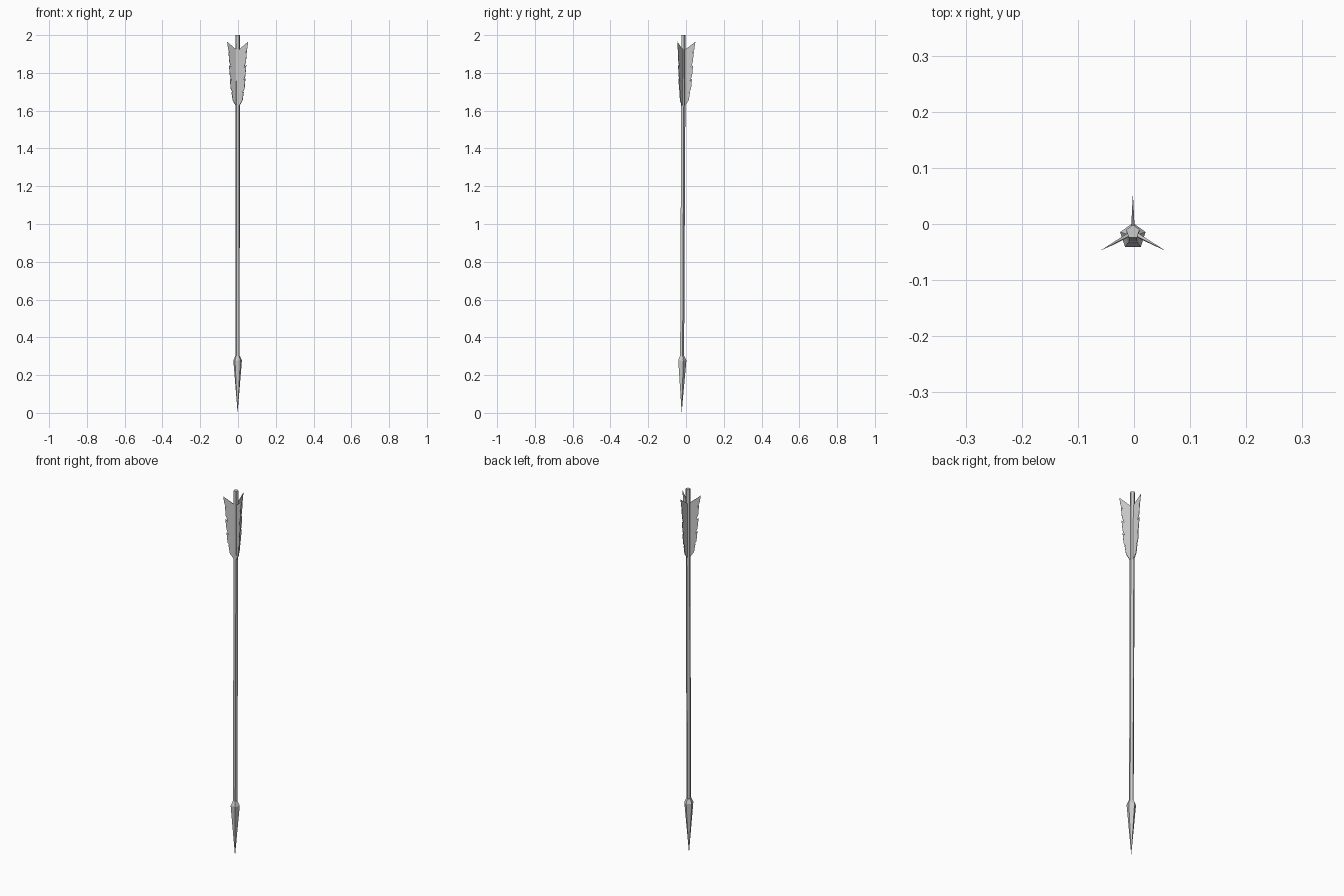
import bpy, bmesh, math

if "Cube" in bpy.data.objects:
    bpy.data.objects.remove(bpy.data.objects["Cube"])


def axis(z):
    # The arrow leans very slightly in y
    return -0.002, -0.023 + 0.0045 * z


def to_object(name, bm):
    bmesh.ops.recalc_face_normals(bm, faces=bm.faces)
    mesh = bpy.data.meshes.new(name)
    bm.to_mesh(mesh)
    bm.free()
    obj = bpy.data.objects.new(name, mesh)
    bpy.context.collection.objects.link(obj)
    return obj


def lathe(name, profile, sides=5):
    # Stack of pentagons with one corner facing +y; radius 0 makes a point
    bm = bmesh.new()
    rings = []
    for r, z in profile:
        cx, cy = axis(z)
        n = sides if r > 0 else 1
        angles = [math.pi / 2 + math.tau * i / sides for i in range(n)]
        rings.append([bm.verts.new((cx + r * math.cos(a), cy + r * math.sin(a), z)) for a in angles])
    for a, b in zip(rings, rings[1:]):
        for i in range(sides):
            j = (i + 1) % sides
            if len(a) == 1:
                bm.faces.new((a[0], b[j], b[i]))
            else:
                bm.faces.new((a[i], a[j], b[j], b[i]))
    for ring in (rings[0], rings[-1]):
        if len(ring) > 1:
            bm.faces.new(ring)
    return to_object(name, bm)


def vane(name, angle, outline):
    # Wedge-section feather, thick at the shaft and thin at the edge
    bm = bmesh.new()
    sides = []
    c, s = math.cos(angle), math.sin(angle)
    for sign in (-1, 1):
        ring = []
        for r, z in outline:
            cx, cy = axis(z)
            t = sign * 0.0035 * (1 - r / 0.07)
            ring.append(bm.verts.new((cx + r * c - t * s, cy + r * s + t * c, z)))
        sides.append(ring)
        bm.faces.new(ring)
    n = len(outline)
    for i in range(n):
        j = (i + 1) % n
        bm.faces.new((sides[0][i], sides[0][j], sides[1][j], sides[1][i]))
    return to_object(name, bm)


# Shaft and pointed head
lathe("shaft", [(0.0115, 0.28), (0.0125, 2.0)])
lathe("arrowhead", [(0, 0), (0.0238, 0.278), (0.0125, 0.302)])

# Three ragged feathers
feather = [(0.005, 1.625), (0.012, 1.628), (0.030, 1.655), (0.037, 1.70),
           (0.030, 1.695), (0.042, 1.715), (0.047, 1.77), (0.037, 1.757),
           (0.047, 1.785), (0.053, 1.842), (0.040, 1.828), (0.051, 1.86),
           (0.056, 1.915), (0.047, 1.90), (0.058, 1.925), (0.064, 1.965),
           (0.012, 1.925), (0.005, 1.92)]
for i in range(3):
    vane(f"feather_{i + 1}", math.pi / 2 + math.tau * i / 3, feather)
